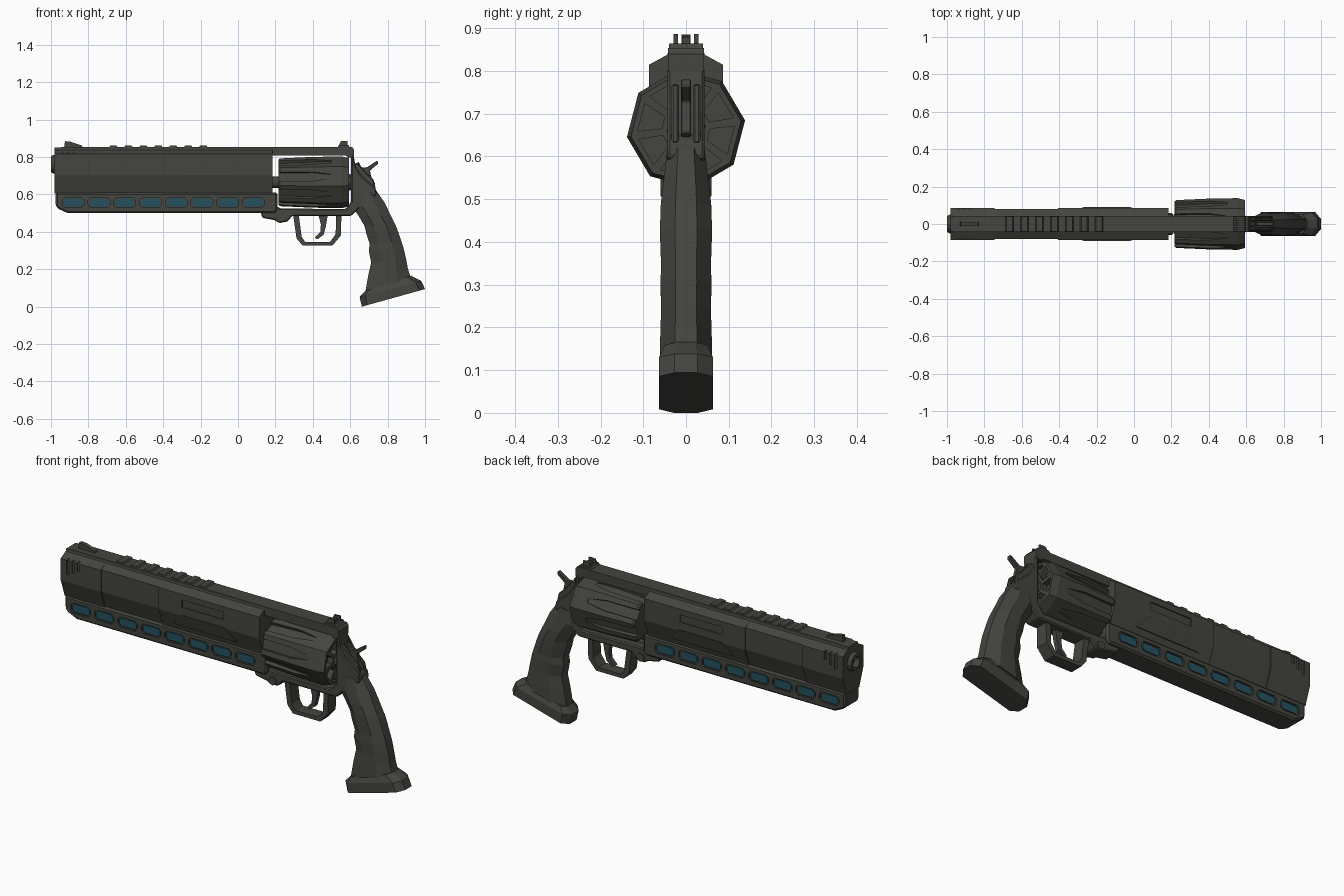
import bpy, bmesh, math
from mathutils import Vector

if "Cube" in bpy.data.objects:
    bpy.data.objects.remove(bpy.data.objects["Cube"])


def material(name, col):
    m = bpy.data.materials.new(name)
    m.diffuse_color = (*col, 1)
    m.use_nodes = True
    m.node_tree.nodes["Principled BSDF"].inputs["Base Color"].default_value = m.diffuse_color
    return m


GREY = material("dark_gunmetal", (0.058, 0.058, 0.05))
TEAL = material("teal_light", (0.018, 0.085, 0.115))


def build(name, lofts, mat=GREY, bevel=0):
    """One object from several lofts; a loft is a list of equal-length point rings."""
    bm = bmesh.new()
    for rings in lofts:
        vs = [[bm.verts.new(p) for p in r] for r in rings]
        n = len(vs[0])
        for a, b in zip(vs, vs[1:]):
            for i in range(n):
                j = (i + 1) % n
                bm.faces.new((a[i], a[j], b[j], b[i]))
        bm.faces.new(vs[0])
        bm.faces.new(vs[-1])
    bmesh.ops.recalc_face_normals(bm, faces=bm.faces)
    me = bpy.data.meshes.new(name)
    bm.to_mesh(me)
    bm.free()
    me.materials.append(mat)
    ob = bpy.data.objects.new(name, me)
    bpy.context.collection.objects.link(ob)
    if bevel:
        m = ob.modifiers.new("bevel", 'BEVEL')
        m.width, m.segments, m.limit_method = bevel, 1, 'ANGLE'
    return ob


def cut(ob, name, lofts):
    c = build(name, lofts)
    c.hide_render = True
    c.hide_viewport = True
    c.display_type = 'WIRE'
    m = ob.modifiers.new("cut", 'BOOLEAN')
    m.operation, m.object, m.solver = 'DIFFERENCE', c, 'EXACT'


def side(pts, y0, y1):
    """Extrude an (x, z) profile along y."""
    return [[(x, y, z) for x, z in pts] for y in (y0, y1)]


def sym(pts, hw):
    return side(pts, -hw, hw)


def along(half, x0, x1):
    """Extrude a mirrored (y, z) half section along x."""
    full = half + [(-y, z) for y, z in reversed(half)]
    return [[(x, y, z) for y, z in full] for x in (x0, x1)]


def rect(x0, x1, z0, z1):
    return [(x0, z0), (x1, z0), (x1, z1), (x0, z1)]


def octo(x0, x1, z0, z1, c):
    return [(x0 + c, z0), (x1 - c, z0), (x1, z0 + c), (x1, z1 - c),
            (x1 - c, z1), (x0 + c, z1), (x0, z1 - c), (x0, z0 + c)]


def tube(stations, n, zc, offset=0):
    """Lathe along x from (x, radius) stations."""
    return [[(x, r * math.cos(offset + math.tau * i / n), zc + r * math.sin(offset + math.tau * i / n))
             for i in range(n)] for x, r in stations]


def grip_ring(fx, fz, bx, bz, w, c=0.3):
    """Chamfered section running from a front point to a back point."""
    f, b = Vector((fx, 0, fz)), Vector((bx, 0, bz))
    uv = [(0, -.45), (c, -1), (1 - c, -1), (1, -.42), (1, .42), (1 - c, 1), (c, 1), (0, .45)]
    return [f.lerp(b, u) + Vector((0, v * w, 0)) for u, v in uv]


# --- barrel shroud: core, thicker front and rear sleeves
def shroud_section(w):
    return [(.04, .85), (.044, .838), (w, .815), (w, .70), (w - .025, .63), (w - .033, .605)]


build("shroud_core", [along(shroud_section(.08), -.97, .18)])
front = build("shroud_front_sleeve", [along(shroud_section(.086), -.98, -.745)])
rear = build("shroud_rear_sleeve", [along(shroud_section(.086), -.405, .185)])
vents, slots = [], []
for s in (-1, 1):
    vents += [side([(x, z), (x + .014, z), (x + .014, .825), (x, .825)], s * .075, s * .12)
              for x, z in ((-.945, .74), (-.915, .755), (-.885, .775))]
    slots.append(side(rect(-.27, -.025, .745, .785), s * .074, s * .12))
muzzle_z = .762
bore = tube([(-1.05, .028), (-.8, .028)], 16, muzzle_z)
cut(front, "vent_cutter", vents + [bore])
cut(rear, "slot_cutter", slots)
# raised trapezoid panel on the lower slope
for s, nm in ((-1, "right"), (1, "left")):
    outer = [(-.33, .637), (.04, .637), (-.02, .705), (-.27, .705)]
    rings = [[(x, s * ((.0635 if z < .65 else .085) + d), z) for x, z in outer] for d in (-.004, .005)]
    build(nm + "_slope_panel", [rings])

# --- muzzle
muzzle = build("muzzle", [tube([(-.96, .052), (-.985, .05), (-1.0, .043)], 12, muzzle_z)])
cut(muzzle, "bore_cutter", [bore])

# --- lower rail with recessed light strips
rail = build("lower_rail", [sym([(-.975, .61), (-.975, .54), (-.965, .525), (-.91, .5), (.2, .5),
                                 (.21, .52), (.21, .61)], .06)], bevel=.014)
centers = [-.881 + i * .1377 for i in range(8)]
recess, plates = [], []
for s in (-1, 1):
    for x in centers:
        recess.append(side(octo(x - .058, x + .058, .53, .583, .014), s * .05, s * .09))
        plates.append(side(octo(x - .05, x + .05, .536, .577, .012), s * .049, s * .057))
cut(rail, "light_recess_cutter", recess)
build("light_strips", plates, TEAL)

# --- top strap, rail teeth and sights
build("top_strap", [sym([(-.94, .838), (-.97, .845), (-.94, .854), (.61, .854), (.62, .84), (.62, .80),
                         (.59, .795), (.575, .808), (.18, .808), (.18, .838)], .042)])
build("rail_teeth", [sym([(x, .85), (x + .008, .863), (x + .04, .863), (x + .048, .85)], .04)
                     for x in [-.69 + i * .08 for i in range(7)]])
build("front_sight", [sym([(-.93, .85), (-.925, .885), (-.895, .882), (-.835, .862), (-.83, .85)], .011)])
build("rear_sight_base", [sym([(.53, .85), (.54, .864), (.59, .864), (.6, .85)], .04)])
build("rear_sight_posts", [side([(.535, .855), (.55, .885), (.585, .887), (.585, .855)], y - w, y + w)
                           for y, w in ((-.024, .005), (.024, .005))]
      + [sym([(.545, .855), (.555, .878), (.58, .878), (.58, .855)], .009)])

# --- revolver cylinder: octagonal, fluted sides, spoked rear
CZ, OFF = .665, math.radians(8)
drum = build("cylinder_drum", [tube([(.217, .122), (.225, .129), (.4, .137), (.555, .1395), (.593, .13)], 8, CZ, OFF)])
flutes, wedges = [], []
for k in range(8):
    a = OFF + math.radians(22.5 + 45 * k)
    er, et = Vector((0, math.cos(a), math.sin(a))), Vector((0, -math.sin(a), math.cos(a)))
    o = Vector((0, 0, CZ))

    def box(x, r, t0, t1):
        return [o + Vector((x, 0, 0)) + er * p + et * q for p, q in ((r, -t0), (r, t0), (.17, t1), (.17, -t1))]
    flutes.append([box(.2, .1, .024, .03), box(.4, .112, .024, .03), box(.5, .124, .01, .012)])
    wedges.append([[o + Vector((x, 0, 0)) + er * p + et * q for p, q in
                    ((.055, -.014), (.055, .014), (.108, .034), (.108, -.034))] for x in (.565, .63)])
cut(drum, "flute_cutter", flutes)
cut(drum, "spoke_cutter", wedges)
build("cylinder_axle", [tube([(.17, .03), (.61, .03)], 12, CZ)])
build("ratchet_hub", [tube([(.58, .05), (.603, .042)], 8, CZ, OFF)])

# --- frame under and behind the cylinder
build("frame", [sym([(.12, .51), (.2, .54), (.23, .525), (.575, .522), (.605, .56), (.605, .81), (.618, .81),
                     (.628, .75), (.66, .70), (.735, .635), (.742, .6), (.64, .52), (.605, .485), (.29, .485),
                     (.265, .455), (.22, .447), (.195, .463), (.13, .475)], .043)], bevel=.006)
build("frame_pivot_boss", [side([(.235 + .022 * math.cos(i * math.tau / 8), .475 + .022 * math.sin(i * math.tau / 8))
                                 for i in range(8)], -.05, .05)])

# --- trigger guard and trigger
build("trigger_guard", [sym([(.295, .49), (.313, .365), (.345, .327), (.505, .327), (.55, .38), (.553, .49),
                             (.525, .49), (.522, .388), (.493, .347), (.358, .347), (.34, .375),
                             (.325, .49)], .033)])
build("trigger", [sym([(.43, .49), (.443, .44), (.44, .40), (.41, .368), (.425, .36), (.458, .385),
                       (.47, .43), (.48, .49)], .012)])

# --- hammer with spur
build("hammer", [sym([(.61, .70), (.615, .745), (.645, .775), (.66, .745), (.69, .745), (.745, .782),
                      (.75, .765), (.705, .728), (.715, .685), (.735, .655), (.70, .63), (.65, .65)], .012)],
      bevel=.003)
build("hammer_cheeks", [side([(.61, .68), (.615, .76), (.64, .77), (.685, .715), (.725, .68), (.737, .63),
                              (.66, .62)], s * .016, s * .034) for s in (-1, 1)], bevel=.005)

# --- grip with finger waves, and flared base
grip = [(.63, .60, .74, .62, .044), (.612, .53, .785, .555, .052), (.645, .485, .815, .49, .059),
        (.677, .43, .845, .43, .061), (.686, .39, .86, .39, .06), (.704, .335, .875, .345, .058),
        (.699, .30, .886, .31, .06), (.712, .235, .90, .25, .058), (.697, .17, .908, .205, .06),
        (.682, .085, .925, .15, .061)]
build("grip", [[grip_ring(*s) for s in grip]])
build("grip_base", [[grip_ring(*s, .09) for s in
                     ((.662, 0, 1.0, .094, .063), (.65, .052, .98, .138, .063), (.68, .085, .925, .166, .05))]])
